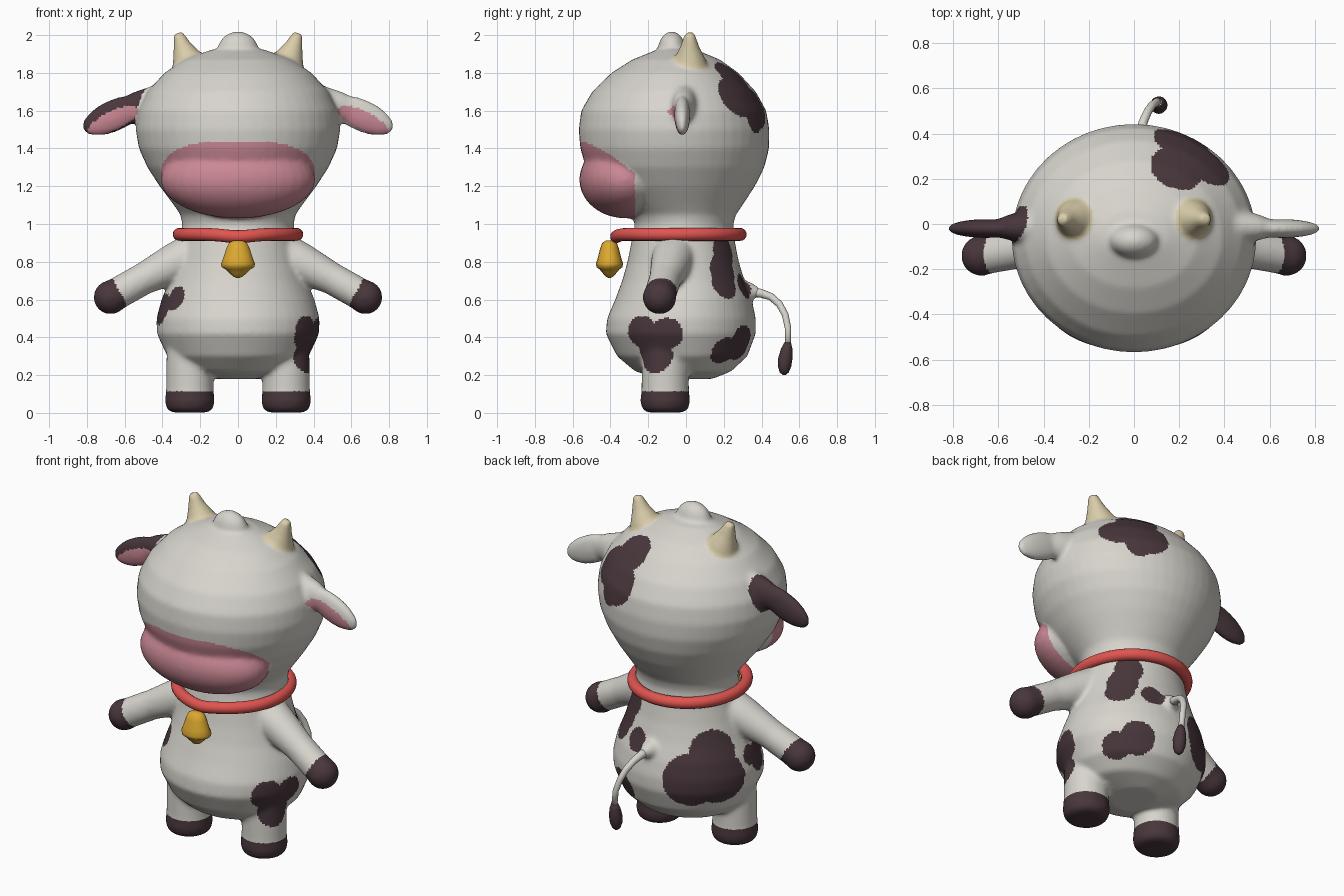
import bpy, bmesh, math
from mathutils import Vector, Matrix

if "Cube" in bpy.data.objects:
    bpy.data.objects.remove(bpy.data.objects["Cube"], do_unlink=True)


def material(name, rgb):
    m = bpy.data.materials.new(name)
    m.use_nodes = True
    m.diffuse_color = (*rgb, 1)
    bsdf = next(n for n in m.node_tree.nodes if n.type == 'BSDF_PRINCIPLED')
    bsdf.inputs["Base Color"].default_value = (*rgb, 1)
    bsdf.inputs["Roughness"].default_value = 0.6
    return m


white = material("warm white", (0.68, 0.66, 0.61))
dark = material("dark brown", (0.066, 0.038, 0.045))
pink = material("pink", (0.60, 0.25, 0.30))
cream = material("horn cream", (0.70, 0.61, 0.40))
red = material("collar red", (0.75, 0.09, 0.08))
gold = material("bell gold", (0.72, 0.40, 0.03))


def tube(bm, points, sides=32, flat=False):
    """Loft of elliptical rings; each point is x, y, z, radius[, second radius]."""
    pos = [Vector(p[:3]) for p in points]
    rings = []
    for i, p in enumerate(points):
        t = pos[min(i + 1, len(pos) - 1)] - pos[max(i - 1, 0)]
        t = Vector((0, 0, 1)) if flat else t.normalized()
        u = Vector((0, 1, 0)).cross(t).normalized()
        v = t.cross(u)
        a = [math.tau * k / sides for k in range(sides)]
        rings.append([bm.verts.new(pos[i] + u * p[3] * math.cos(k) + v * p[-1] * math.sin(k)) for k in a])
    for r, q in zip(rings, rings[1:]):
        for k in range(sides):
            n = (k + 1) % sides
            bm.faces.new((r[k], r[n], q[n], q[k]))
    bm.faces.new(rings[0][::-1])
    bm.faces.new(rings[-1])


def ball(bm, centre, radii, tilt=0):
    mat = Matrix.Translation(centre) @ Matrix.Rotation(tilt, 4, 'Y') @ Matrix.Diagonal((*radii, 1))
    bmesh.ops.create_uvsphere(bm, u_segments=32, v_segments=20, radius=1, matrix=mat)


def finish(bm, name, *mats):
    bmesh.ops.recalc_face_normals(bm, faces=bm.faces)
    me = bpy.data.meshes.new(name)
    bm.to_mesh(me)
    bm.free()
    for m in mats:
        me.materials.append(m)
    me.shade_smooth()
    ob = bpy.data.objects.new(name, me)
    bpy.context.collection.objects.link(ob)
    return ob


# Torso and head profile: height, half width, front y, back y
profile = [
    (.18, .12, -.14, .14), (.22, .29, -.27, .24), (.3, .375, -.365, .325),
    (.42, .43, -.425, .37), (.5, .432, -.418, .37), (.6, .405, -.375, .348),
    (.7, .365, -.338, .31), (.8, .335, -.31, .28), (.9, .31, -.29, .26),
    (1.0, .295, -.27, .25), (1.05, .305, -.29, .265), (1.1, .34, -.35, .30),
    (1.2, .415, -.46, .365), (1.3, .48, -.53, .415), (1.4, .525, -.56, .44),
    (1.5, .542, -.568, .442), (1.6, .53, -.555, .425), (1.7, .48, -.497, .37),
    (1.8, .39, -.395, .278), (1.87, .285, -.285, .18), (1.92, .15, -.16, .06),
    (1.935, .04, -.08, -.02)]
bm = bmesh.new()
tube(bm, [(0, (f + b) / 2, z, w, (b - f) / 2) for z, w, f, b in profile], 48, True)

# Muzzle and hair tuft
ball(bm, (0, -.32, 1.235), (.41, .245, .205))
ball(bm, (0, -.075, 1.915), (.11, .075, .105))
# Tail root
tube(bm, [(.01, .24, .64, .08), (.02, .34, .645, .05), (.028, .39, .637, .026)])

for s in (1, -1):
    # Arms
    tube(bm, [(s * .2, -.05, .85, .125), (s * .34, -.08, .79, .107), (s * .5, -.11, .71, .085),
              (s * .67, -.14, .615, .085)])
    ball(bm, (s * .675, -.14, .612), (.09, .09, .09))
    # Legs
    tube(bm, [(s * .255, -.11, z, r) for z, r in
              ((.002, .095), (.02, .122), (.06, .132), (.12, .126), (.25, .125), (.4, .12))], flat=True)
    # Ears
    ball(bm, (s * .655, -.02, 1.575), (.185, .042, .085), s * .42)
    tube(bm, [(s * .42, -.01, 1.63, .11, .085), (s * .54, -.015, 1.615, .085, .06), (s * .62, -.02, 1.59, .06, .035)])
    # Horns
    tube(bm, [(s * .25, .02, 1.80, .10), (s * .265, .02, 1.87, .085), (s * .295, .02, 1.94, .05),
              (s * .318, .02, 2.012, .026)])

rough = finish(bm, "body_parts")
remesh = rough.modifiers.new("Blend", 'REMESH')
remesh.mode = 'VOXEL'
remesh.voxel_size = .012
smooth = rough.modifiers.new("Soften", 'SMOOTH')
smooth.factor = .5
smooth.iterations = 12
mesh = bpy.data.meshes.new_from_object(rough.evaluated_get(bpy.context.evaluated_depsgraph_get()))
bpy.data.objects.remove(rough, do_unlink=True)
mesh.name = "body"
body = bpy.data.objects.new("body", mesh)
bpy.context.collection.objects.link(body)
mesh.materials.clear()
for m in (white, dark, pink, cream):
    mesh.materials.append(m)

# Hide patches, each a union of spheres: x, y, z, radius
patches = [
    (.19, .25, 1.78, .12), (.21, .36, 1.63, .13), (.33, .27, 1.68, .12), (.26, .36, 1.56, .08),
    (.23, .23, .86, .095), (.26, .21, .76, .095), (.27, .20, .68, .085), (.12, .31, .67, .07),
    (.23, .31, .36, .105), (.32, .22, .31, .09),
    (.37, -.24, .42, .095), (.41, -.10, .42, .085), (.37, -.17, .31, .10),
    (-.34, -.22, .61, .07), (-.40, -.12, .55, .085), (-.39, -.04, .58, .06),
    (-.24, .30, .50, .16), (-.36, .17, .50, .15), (-.32, .19, .65, .14)]
patches = [(Vector(p[:3]), p[3]) for p in patches]


def colour(c, n):
    x, y, z = abs(c.x), c.y, c.z
    if z < .115 or (x > .55 and z < .9 and x * .882 - z * .472 > .25):
        return 1                                                  # hooves
    if y < -.27 and abs(x / .41) ** 2.8 + abs((z - 1.235) / .205) ** 2.8 < 1:
        return 2                                                  # muzzle
    if z > 1.8 and math.hypot((x - .265) / .085, (y - .022) / .095) < 1:
        return 3                                                  # horns
    along = (x - .66) * .9 - (z - 1.548) * .43
    across = (x - .66) * .43 + (z - 1.548) * .9
    if n.y < -.15 and y < -.02 and (along / .145) ** 2 + (across / .05) ** 2 < 1:
        return 2                                                  # inner ears
    if c.x < -.47 and 1.4 < z < 1.8 and (c.x < -.57 or math.hypot(y / .08, (z - 1.62) / .105) < 1):
        return 1                                                  # dark ear
    return int(any((c - p).length < r for p, r in patches))


for f in mesh.polygons:
    f.material_index = colour(f.center, f.normal)
mesh.shade_smooth()

# Tail and its tuft
bm = bmesh.new()
tube(bm, [(.02, .33, .645, .03), (.03, .40, .632, .023), (.04, .45, .615, .02), (.06, .495, .575, .019),
          (.08, .525, .52, .018), (.1, .54, .45, .017), (.11, .54, .35, .017)], 16)
finish(bm, "tail", white)
bm = bmesh.new()
tube(bm, [(.11, y, z, r) for y, z, r in ((.538, .372, .018), (.533, .34, .03), (.526, .29, .038),
          (.522, .245, .035), (.52, .215, .024), (.52, .2, .008))], 20, True)
finish(bm, "tail_tuft", dark)

# Collar, dipping slightly at the front
bm = bmesh.new()
rings = []
for i in range(64):
    a = math.tau * i / 64
    dip = .012 * max(0, -math.sin(a)) ** 20
    rings.append([bm.verts.new(((.312 + .033 * math.cos(b)) * math.cos(a),
                                -.04 + (.328 + .033 * math.cos(b)) * math.sin(a),
                                .945 - dip + .034 * math.sin(b)))
                  for b in (math.tau * k / 16 for k in range(16))])
for i in range(64):
    r, q = rings[i], rings[(i + 1) % 64]
    for k in range(16):
        bm.faces.new((r[k], q[k], q[(k + 1) % 16], r[(k + 1) % 16]))
finish(bm, "collar", red)

# Bell with clapper
bm = bmesh.new()
tube(bm, [(0, -.405, z, r, r * .8) for z, r in ((.912, .025), (.90, .048), (.87, .062), (.82, .078),
          (.79, .09), (.772, .086), (.76, .066), (.74, .045), (.722, .026), (.714, .008))], 16, True)
finish(bm, "bell", gold)
